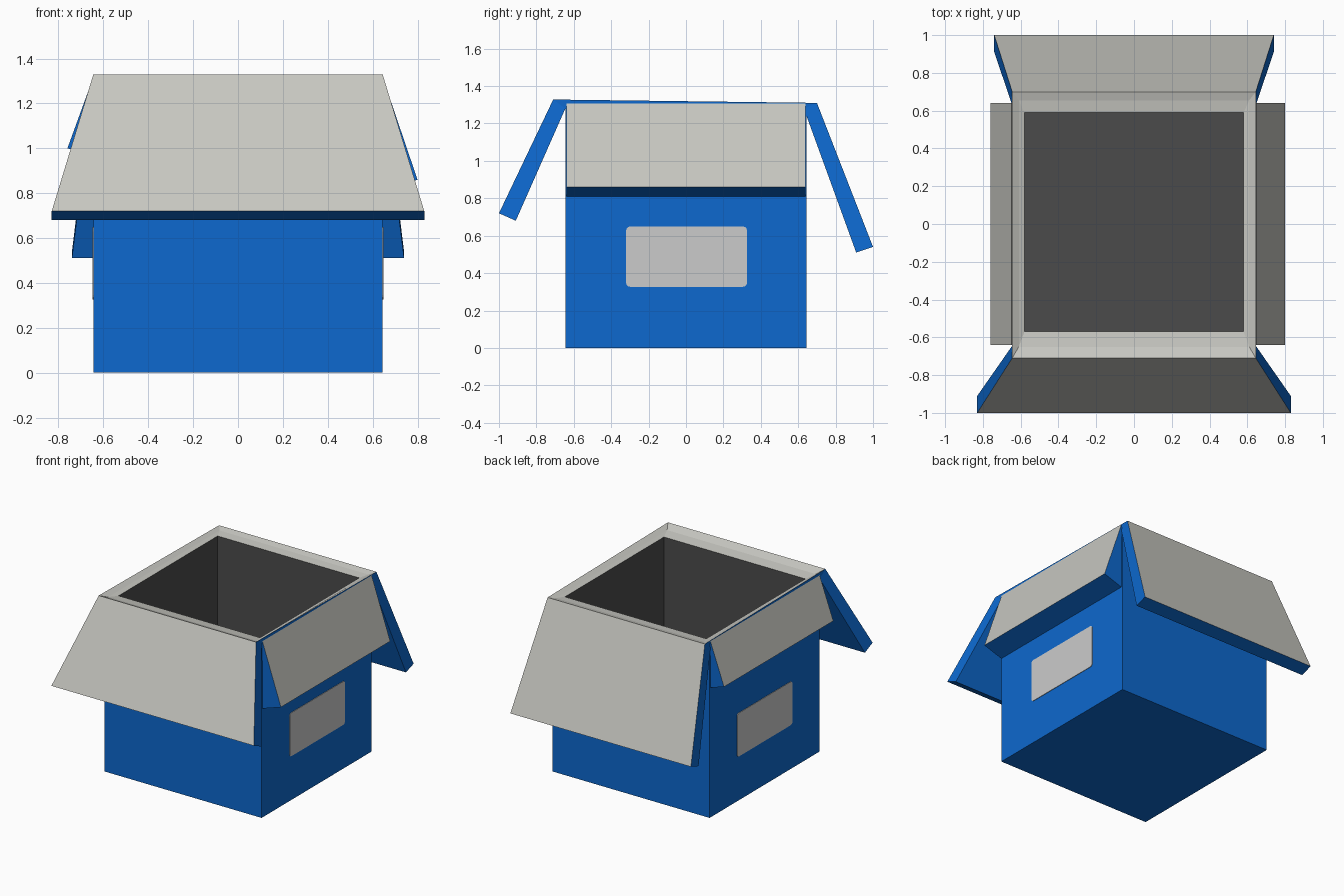
import bpy, bmesh, math
from mathutils import Vector

if "Cube" in bpy.data.objects:
    bpy.data.objects.remove(bpy.data.objects["Cube"])


def material(name, rgb):
    m = bpy.data.materials.new(name)
    m.diffuse_color = (*rgb, 1.0)
    m.use_nodes = True
    m.node_tree.nodes["Principled BSDF"].inputs["Base Color"].default_value = m.diffuse_color
    return m


BLUE = material("blue card", (0.004, 0.14, 0.62))
GREY = material("warm grey lining", (0.57, 0.57, 0.53))
DARK = material("dark interior", (0.07, 0.07, 0.07))
LABEL = material("light grey label", (0.60, 0.60, 0.60))


def finish(name, bm, mats):
    bmesh.ops.recalc_face_normals(bm, faces=bm.faces)
    me = bpy.data.meshes.new(name)
    bm.to_mesh(me)
    bm.free()
    for m in mats:
        me.materials.append(m)
    ob = bpy.data.objects.new(name, me)
    bpy.context.collection.objects.link(ob)
    return ob


# Box body: stacked rectangular rings (half x, front y, back y, front z, back z)
rings = [
    (0.645, -0.645, 0.645, 0.0, 0.0),
    (0.645, -0.645, 0.645, 1.28, 1.28),
    (0.645, -0.71, 0.70, 1.328, 1.31),
    (0.61, -0.65, 0.655, 1.303, 1.298),
    (0.58, -0.57, 0.59, 1.29, 1.29),
    (0.58, -0.57, 0.59, 0.07, 0.07),
]
slots = [0, 0, 1, 1, 2]
bm = bmesh.new()
loops = []
for hx, y0, y1, z0, z1 in rings:
    loops.append([bm.verts.new(p) for p in
                  ((-hx, y0, z0), (hx, y0, z0), (hx, y1, z1), (-hx, y1, z1))])
for a, b, slot in zip(loops, loops[1:], slots):
    for i in range(4):
        j = (i + 1) % 4
        bm.faces.new((a[i], a[j], b[j], b[i])).material_index = slot
bm.faces.new(loops[0]).material_index = 0
bm.faces.new(loops[-1]).material_index = 2
finish("box_body", bm, [BLUE, GREY, DARK])


# Flaps: profile (outward distance, height) swept across a tapering width
def flap(name, direction, profile, hinge_half, tip_half):
    dx, dy = direction
    halves = (hinge_half, tip_half, tip_half, hinge_half)
    bm = bmesh.new()
    ends = []
    for s in (-1, 1):
        ends.append([bm.verts.new((d * dx - s * w * dy, d * dy + s * w * dx, z))
                     for (d, z), w in zip(profile, halves)])
    for i in range(4):
        j = (i + 1) % 4
        f = bm.faces.new((ends[0][i], ends[0][j], ends[1][j], ends[1][i]))
        f.material_index = 1 if i in (0, 3) else 0   # lining and hinge cap
    for e in ends:
        bm.faces.new(e)
    finish(name, bm, [BLUE, GREY])


flap("front_flap", (0, -1), [(0.71, 1.328), (1.0, 0.72), (0.91, 0.68), (0.645, 1.28)], 0.645, 0.83)
flap("back_flap", (0, 1), [(0.70, 1.31), (1.0, 0.54), (0.91, 0.51), (0.63, 1.28)], 0.645, 0.74)
flap("right_flap", (1, 0), [(0.648, 1.308), (0.80, 0.86), (0.65, 0.81), (0.646, 1.28)], 0.64, 0.64)
flap("left_flap", (-1, 0), [(0.648, 1.308), (0.76, 1.0), (0.65, 0.965), (0.646, 1.28)], 0.64, 0.64)

# Side labels: thin rounded plates
for name, side in (("right_label", 1), ("left_label", -1)):
    bm = bmesh.new()
    r, hw, hh = 0.02, 0.323, 0.161
    pts = []
    for k, (sy, sz) in enumerate(((1, 1), (-1, 1), (-1, -1), (1, -1))):
        for n in range(4):
            a = math.radians(90 * k + 30 * n)
            pts.append((side * 0.643, sy * (hw - r) + r * math.cos(a) + 0.003,
                        0.488 + sz * (hh - r) + r * math.sin(a)))
    face = bm.faces.new([bm.verts.new(p) for p in pts])
    ext = bmesh.ops.extrude_face_region(bm, geom=[face])
    bmesh.ops.translate(bm, vec=Vector((side * 0.006, 0, 0)),
                        verts=[v for v in ext["geom"] if isinstance(v, bmesh.types.BMVert)])
    finish(name, bm, [LABEL])
